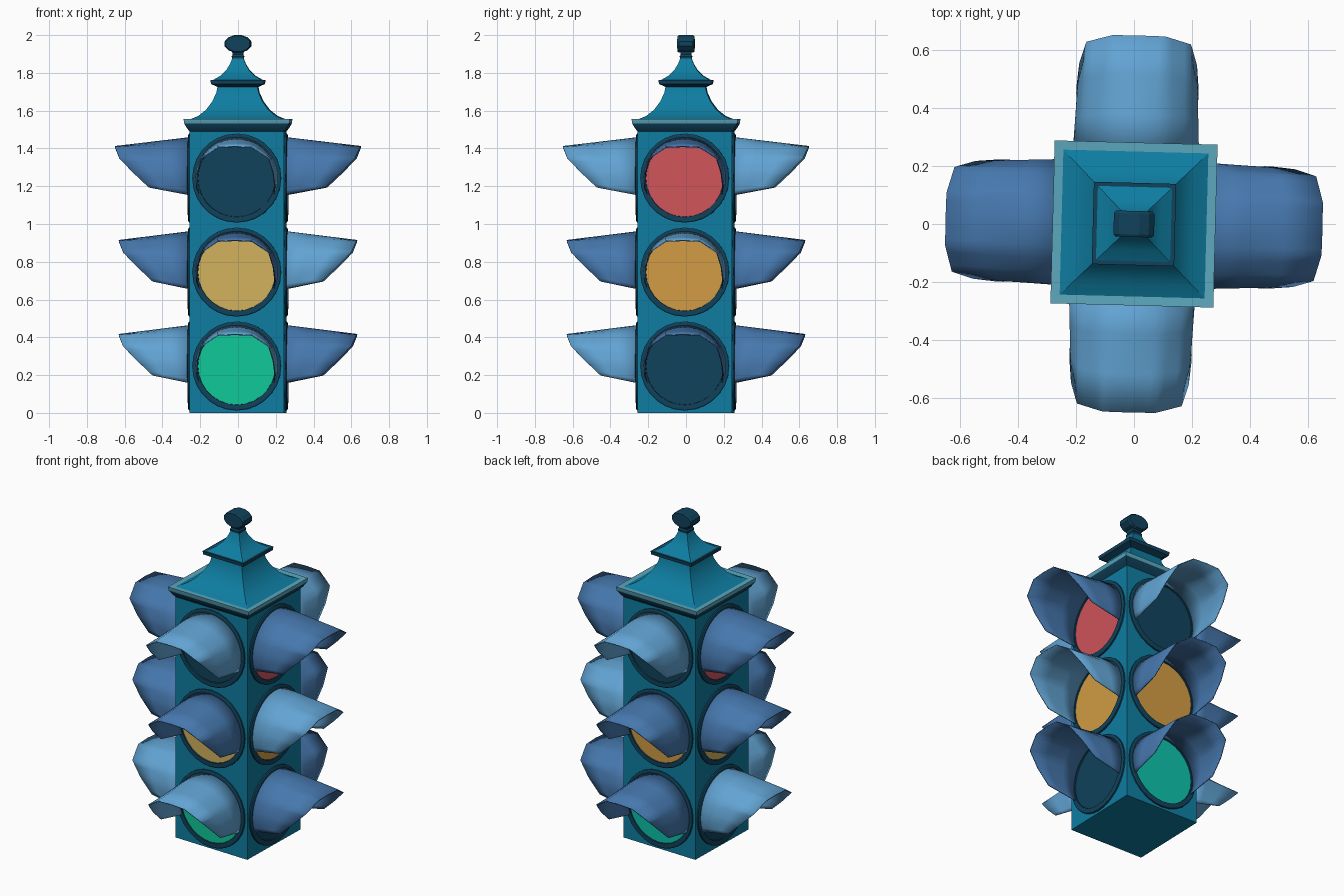
import bpy, bmesh, math
from mathutils import Matrix, Vector

if "Cube" in bpy.data.objects:
    bpy.data.objects.remove(bpy.data.objects["Cube"])

TWIST = Matrix.Rotation(math.radians(-1.5), 4, 'Z')   # the whole model is turned slightly


def material(name, rgb):
    m = bpy.data.materials.new(name)
    lin = [((c / 255 + 0.055) / 1.055) ** 2.4 if c > 10 else c / 255 / 12.92 for c in rgb]
    m.diffuse_color = (*lin, 1)
    m.use_nodes = True
    m.node_tree.nodes["Principled BSDF"].inputs["Base Color"].default_value = m.diffuse_color
    return m


TEAL = material("body_teal", (14, 125, 161))
TRIM = material("pale_teal_trim", (92, 168, 190))
NAVY = material("dark_navy", (16, 66, 92))
BLUE = material("visor_blue", (70, 120, 174))
SKY = material("visor_light_blue", (98, 164, 212))
RED = material("lamp_red", (208, 84, 90))
YELLOW = material("lamp_yellow", (210, 178, 92))
ORANGE = material("lamp_orange", (210, 156, 68))
GREEN = material("lamp_green", (16, 200, 152))
MINT = material("lamp_teal_green", (12, 194, 170))


def loft(name, sections, mats, closed=True, caps=(True, True), wrap=False,
         band_mats=None, xf=Matrix(), smooth=None):
    """Skin a list of equally long point loops; band_mats gives a slot per band."""
    bm = bmesh.new()
    rings = [[bm.verts.new(p) for p in s] for s in sections]
    n = len(rings[0])
    bands = list(zip(rings, rings[1:] + rings[:1])) if wrap else list(zip(rings, rings[1:]))
    for b, (r0, r1) in enumerate(bands):
        for i in range(n if closed else n - 1):
            j = (i + 1) % n
            f = bm.faces.new((r0[i], r0[j], r1[j], r1[i]))
            f.material_index = band_mats[b] if band_mats else 0
    if closed and not wrap:
        if caps[0]:
            bm.faces.new(rings[0][::-1]).material_index = band_mats[0] if band_mats else 0
        if caps[1]:
            bm.faces.new(rings[-1]).material_index = band_mats[-1] if band_mats else 0
    bmesh.ops.recalc_face_normals(bm, faces=bm.faces)
    bm.transform(TWIST @ xf)
    me = bpy.data.meshes.new(name)
    bm.to_mesh(me)
    bm.free()
    for m in mats:
        me.materials.append(m)
    ob = bpy.data.objects.new(name, me)
    bpy.context.collection.objects.link(ob)
    if smooth:
        bpy.ops.object.select_all(action='DESELECT')
        ob.select_set(True)
        bpy.context.view_layer.objects.active = ob
        bpy.ops.object.shade_smooth_by_angle(angle=math.radians(smooth))
    return ob


def square(h, z):
    return [(-h, -h, z), (h, -h, z), (h, h, z), (-h, h, z)]


def disc(r, d, n=28):
    """Circle facing the front, at distance d from the centre axis."""
    return [(r * math.cos(2 * math.pi * i / n), -d, r * math.sin(2 * math.pi * i / n))
            for i in range(n)]


# Housing
loft("housing", [square(0.25, 0), square(0.25, 1.5)], [TEAL])

# Stepped roof with two eaves and concave slopes: (half width, z, slot of the band above)
roof = [(0.25, 1.49, 2), (0.262, 1.505, 2), (0.278, 1.532, 1), (0.281, 1.555, 1),
        (0.25, 1.553, 0), (0.205, 1.572, 0), (0.165, 1.605, 0), (0.132, 1.65, 0),
        (0.112, 1.695, 0), (0.106, 1.725, 2), (0.14, 1.742, 2), (0.142, 1.763, 2),
        (0.128, 1.763, 0), (0.09, 1.785, 0), (0.06, 1.815, 0), (0.04, 1.85, 0),
        (0.029, 1.88, 0)]
loft("roof", [square(h, z) for h, z, _ in roof], [TEAL, TRIM, NAVY],
     band_mats=[s for _, _, s in roof[:-1]], smooth=25)

# Finial: neck and rounded knob running front to back
loft("finial_neck", [square(h, z) for h, z in
     ((0.031, 1.875), (0.033, 1.888), (0.027, 1.897), (0.034, 1.925))], [NAVY])


def knob(s, y):
    pts = []
    for i in range(12):
        a = math.radians(15 + 30 * i)
        pts.append((0.0725 * s * math.cos(a), y, 1.954 + 0.0476 * s * math.sin(a)))
    return pts


loft("finial_knob", [knob(0.9, -0.045), knob(1, -0.036), knob(1, 0.036), knob(0.9, 0.045)], [NAVY])


# Visor rim at its outer end, half outline: (x, distance, z)
RIM = [(0.208, 0.455, -0.05), (0.200, 0.54, 0.03), (0.178, 0.612, 0.105),
       (0.09, 0.637, 0.163), (0.0, 0.638, 0.167)]
BASE = [-25, 2, 31, 62, 90]      # matching angles where the visor leaves the ring
STEPS = 4


def visor_sections(extra):
    base, rim = [], []
    for k in range(len(RIM) - 1):
        for s in range(STEPS):
            t = s / STEPS
            a = math.radians(BASE[k] * (1 - t) + BASE[k + 1] * t)
            base.append(Vector((0.215 * math.cos(a), -0.245, 0.215 * math.sin(a))))
            x, d, z = Vector(RIM[k]).lerp(Vector(RIM[k + 1]), t)
            rim.append(Vector((x, -d - extra, z)))
    base.append(Vector((0, -0.245, 0.215)))
    rim.append(Vector((0, -RIM[-1][1] - extra, RIM[-1][2])))
    out = []
    for t in (0, 0.33, 0.67, 1):
        half = [b.lerp(r, t) for b, r in zip(base, rim)]
        out.append(half + [Vector((-p.x, p.y, p.z)) for p in half[-2::-1]])
    return out


# Lamps on four sides, bottom to top: (lens colours, visor colours)
SIDES = {
    "front": ((GREEN, YELLOW, NAVY), (SKY, BLUE, SKY)),
    "right": ((NAVY, ORANGE, RED), (BLUE, SKY, BLUE)),
    "back": ((MINT, ORANGE, NAVY), (BLUE, BLUE, SKY)),
    "left": ((NAVY, YELLOW, RED), (SKY, BLUE, BLUE)),
}
for k, (side, (lenses, visors)) in enumerate(SIDES.items()):
    turn = Matrix.Rotation(math.radians(90 * k), 4, 'Z')
    for i, level in enumerate(("lower", "middle", "upper")):
        xf = turn @ Matrix.Translation((0, 0, 0.248 + 0.4975 * i))
        tag = f"{side}_{level}"
        loft(tag + "_ring", [disc(0.236, 0.245), disc(0.236, 0.259), disc(0.23, 0.263),
             disc(0.206, 0.263), disc(0.203, 0.245)], [NAVY], wrap=True, xf=xf, smooth=30)
        loft(tag + "_lens", [disc(0.205, 0.247), disc(0.205, 0.256)], [lenses[i]], xf=xf)
        v = loft(tag + "_visor", visor_sections(0.012 if i == 2 else -0.008), [visors[i]],
                 closed=False, xf=xf, smooth=35)
        mod = v.modifiers.new("thickness", 'SOLIDIFY')
        mod.thickness = 0.006
        mod.offset = 0
